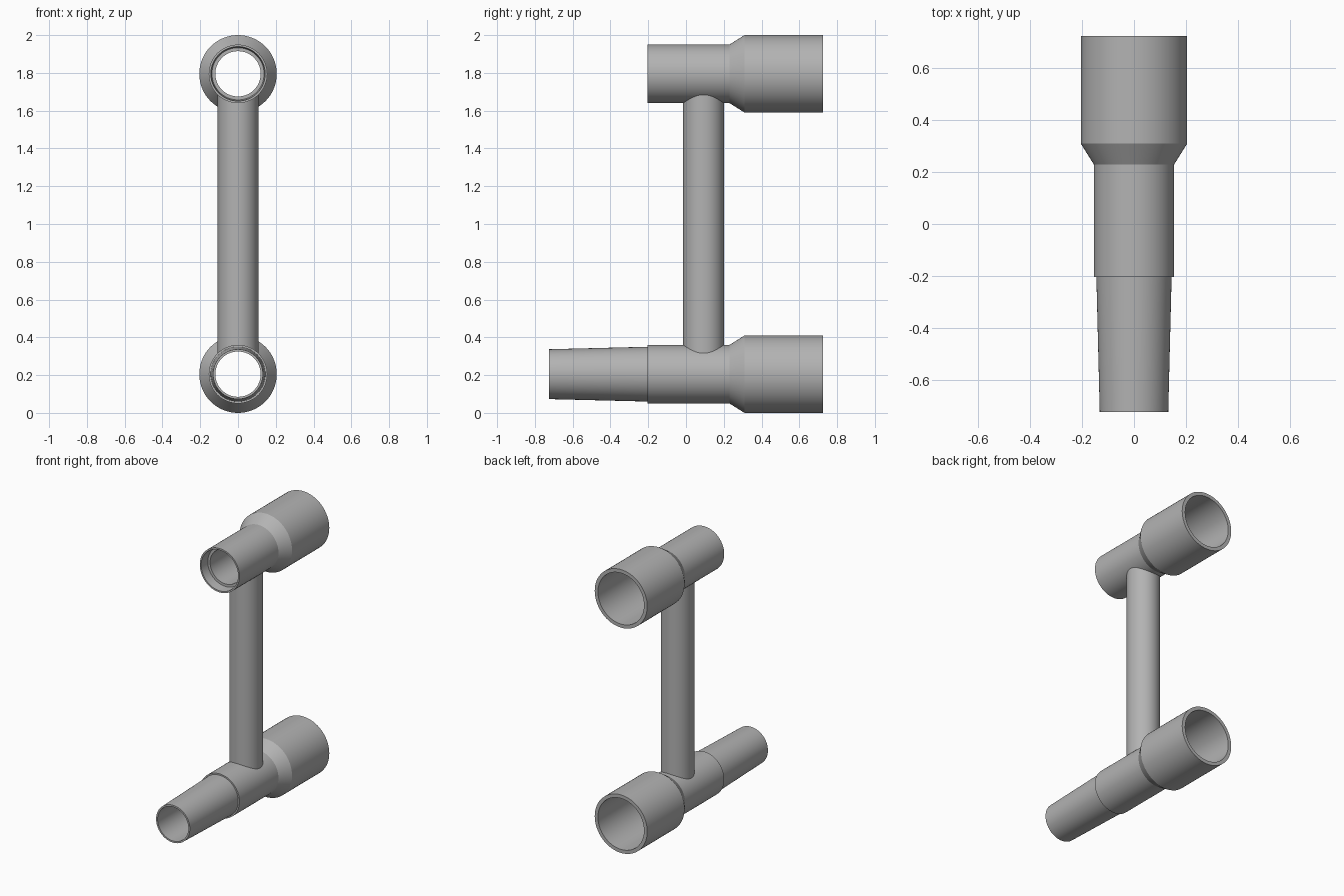
import bpy, bmesh, math

cube = bpy.data.objects.get("Cube")
if cube:
    bpy.data.objects.remove(cube, do_unlink=True)

SIDES = 64
LOW_Z, HIGH_Z = 0.205, 1.795
STRUT_Y, STRUT_R = 0.093, 0.108
SEAT_R = 0.14          # strut ends are buried inside the tube walls

grey = bpy.data.materials.new("plain grey")
grey.use_nodes = True
grey.diffuse_color = (0.45, 0.45, 0.45, 1)
grey.node_tree.nodes["Principled BSDF"].inputs["Base Color"].default_value = grey.diffuse_color


def finish(name, bm):
    bmesh.ops.recalc_face_normals(bm, faces=bm.faces)
    mesh = bpy.data.meshes.new(name)
    bm.to_mesh(mesh)
    bm.free()
    mesh.materials.append(grey)
    obj = bpy.data.objects.new(name, mesh)
    bpy.context.collection.objects.link(obj)
    bpy.ops.object.select_all(action='DESELECT')
    obj.select_set(True)
    bpy.context.view_layer.objects.active = obj
    bpy.ops.object.shade_smooth_by_angle(angle=math.radians(30))
    return obj


def bridge(bm, a, b):
    for i in range(SIDES):
        j = (i + 1) % SIDES
        bm.faces.new((a[i], a[j], b[j], b[i]))


def lathe(name, profile, z):
    """Turn a closed (y, radius) profile around a front-to-back axis."""
    bm = bmesh.new()
    angles = [math.tau * i / SIDES for i in range(SIDES)]
    rings = [[bm.verts.new((r * math.cos(a), y, z + r * math.sin(a)))
              for a in angles] for y, r in profile]
    for k, ring in enumerate(rings):
        bridge(bm, ring, rings[(k + 1) % len(rings)])
    return finish(name, bm)


# Shared shell: outside of the body, wide rear socket, flared bore
shell = [(-0.205, 0.155), (0.23, 0.155), (0.31, 0.205), (0.725, 0.205),
         (0.725, 0.18), (0.31, 0.18), (0.23, 0.12)]

# Upper tube with a shallow front recess
lathe("upper_tube", shell + [(-0.14, 0.12), (-0.14, 0.138), (-0.205, 0.144)], HIGH_Z)

# Lower tube with a tapered front spigot
lathe("lower_tube", shell + [(-0.725, 0.12), (-0.725, 0.132), (-0.205, 0.145)], LOW_Z)

# Upright strut with saddle-shaped ends
bm = bmesh.new()
bottom, top = [], []
for i in range(SIDES):
    a = math.tau * i / SIDES
    x, y = STRUT_R * math.cos(a), STRUT_Y + STRUT_R * math.sin(a)
    saddle = math.sqrt(SEAT_R ** 2 - x ** 2)
    bottom.append(bm.verts.new((x, y, LOW_Z + saddle)))
    top.append(bm.verts.new((x, y, HIGH_Z - saddle)))
bridge(bm, bottom, top)
finish("upright_strut", bm)
